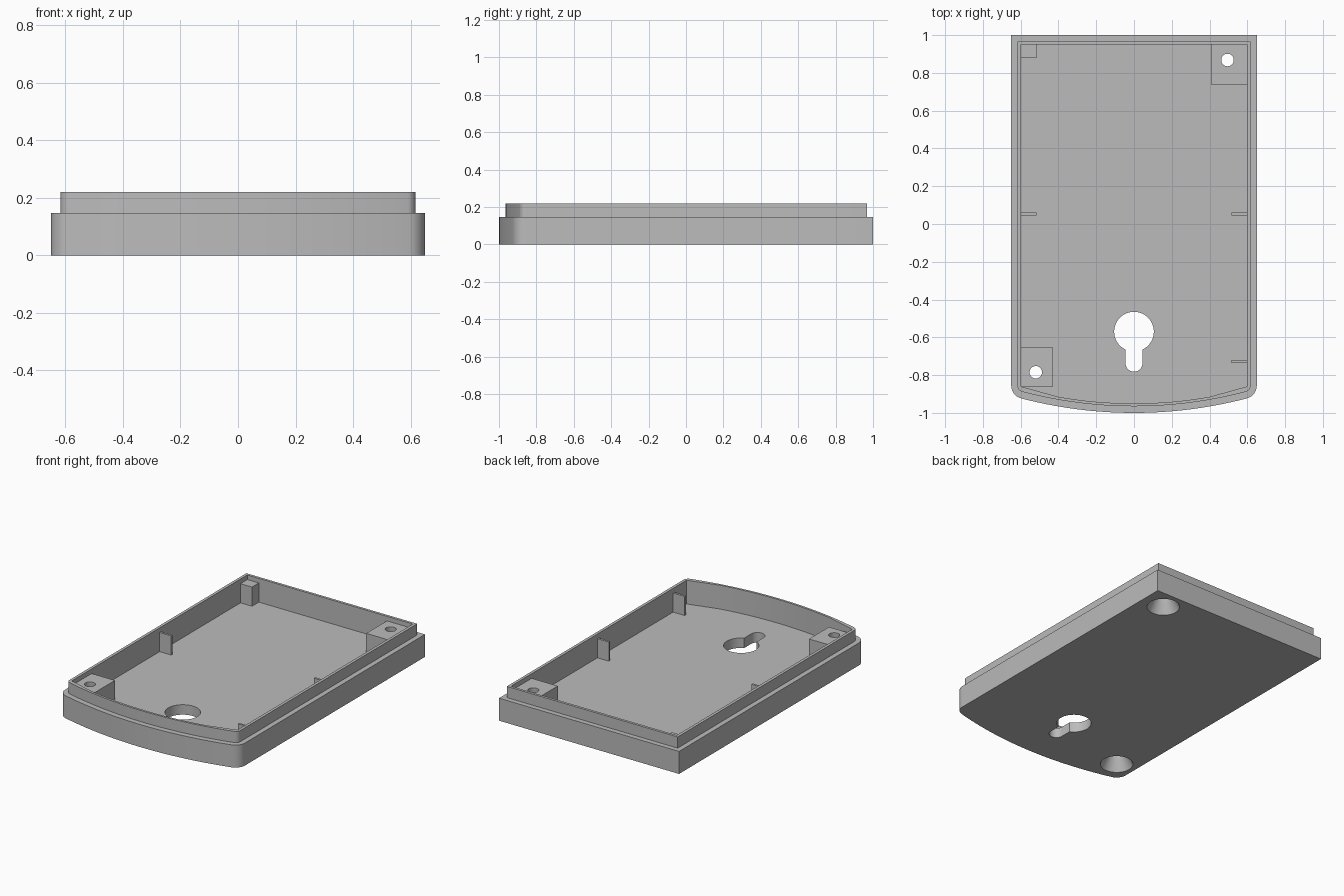
import bpy, bmesh, math

cube = bpy.data.objects.get("Cube")
if cube:
    bpy.data.objects.remove(cube, do_unlink=True)

grey = bpy.data.materials.new("plain grey")
grey.use_nodes = True
COLOUR = (0.5, 0.5, 0.5, 1)
grey.diffuse_color = COLOUR
grey.node_tree.nodes["Principled BSDF"].inputs["Base Color"].default_value = COLOUR

FLOOR, STEP, RIM, POST_TOP = 0.065, 0.147, 0.22, 0.19
ARC_Y = 1.36          # centre of the bowed front edge


def add_object(name, bm):
    bmesh.ops.recalc_face_normals(bm, faces=bm.faces)
    mesh = bpy.data.meshes.new(name)
    bm.to_mesh(mesh)
    bm.free()
    mesh.materials.append(grey)
    obj = bpy.data.objects.new(name, mesh)
    bpy.context.collection.objects.link(obj)
    return obj


def prism(name, outline, z0, z1):
    bm = bmesh.new()
    face = bm.faces.new([bm.verts.new((x, y, z0)) for x, y in outline])
    top = bmesh.ops.extrude_face_region(bm, geom=[face])["geom"]
    verts = [v for v in top if isinstance(v, bmesh.types.BMVert)]
    bmesh.ops.translate(bm, verts=verts, vec=(0, 0, z1 - z0))
    return add_object(name, bm)


def box(name, x0, x1, y0, y1, z0, z1):
    return prism(name, [(x0, y0), (x1, y0), (x1, y1), (x0, y1)], z0, z1)


def arc(cx, cy, r, start, end, steps):
    angles = [start + (end - start) * i / steps for i in range(steps + 1)]
    return [(cx + r * math.cos(a), cy + r * math.sin(a)) for a in angles]


def mirrored(half):
    """Close a right-hand outline, listed from the back to the centre front."""
    return half + [(-x, y) for x, y in reversed(half) if x > 1e-5]


def rounded_outline(width, back, front, r):
    """Square back corners, filleted front corners and a bowed front."""
    big = ARC_Y - front
    cx = width - r
    cy = ARC_Y - math.sqrt((big - r) ** 2 - cx ** 2)
    tangent = math.atan2(cy - ARC_Y, cx)
    half = [(width, back)] + arc(cx, cy, r, 0, tangent, 8)
    half += arc(0, ARC_Y, big, tangent, -math.pi / 2, 14)[1:]
    return mirrored(half)


def boolean(target, other, operation):
    mod = target.modifiers.new("boolean", 'BOOLEAN')
    mod.object, mod.operation, mod.solver = other, operation, 'EXACT'
    bpy.context.view_layer.objects.active = target
    bpy.ops.object.modifier_apply(modifier=mod.name)


def discard(obj):
    bpy.data.objects.remove(obj, do_unlink=True)


# Tray with a stepped lip
tray = prism("tray", rounded_outline(0.65, 1.0, -1.0, 0.07), 0, STEP)
lip = prism("lip", rounded_outline(0.617, 0.967, -0.965, 0.035), 0.1, RIM)
boolean(tray, lip, 'UNION')
discard(lip)

# Cavity, with angled front corners
radius = ARC_Y + 0.95
bow = arc(0, ARC_Y, radius, -math.acos(0.4 / radius), -math.pi / 2, 8)
cavity = prism("cavity_cutter", mirrored([(0.598, 0.95), (0.598, -0.86)] + bow), FLOOR, 0.4)
boolean(tray, cavity, 'DIFFERENCE')
discard(cavity)

# Keyhole for hanging: round opening running into a rounded slot
slot, ring = 0.045, 0.105
open_angle = math.asin(slot / ring)
keyhole = arc(0, -0.57, ring, -math.pi / 2 + open_angle, 1.5 * math.pi - open_angle, 40)
keyhole += arc(0, -0.737, slot, math.pi, 2 * math.pi, 14)
cutter = prism("keyhole_cutter", keyhole, -0.1, 0.15)
boolean(tray, cutter, 'DIFFERENCE')
discard(cutter)

# Screw bosses with holes countersunk from below
bosses = {
    "back_left_boss": ((0.41, 0.598, 0.737, 0.95), (0.495, 0.868)),
    "front_right_boss": ((-0.598, -0.43, -0.86, -0.655), (-0.52, -0.785)),
}
parts = [tray]
for name, (extent, (hx, hy)) in bosses.items():
    boss = box(name, *extent, FLOOR, POST_TOP)
    bm = bmesh.new()
    rings = []
    for r, z in ((0.105, -0.01), (0.033, 0.13), (0.033, 0.3)):
        rings.append([bm.verts.new((x, y, z)) for x, y in arc(hx, hy, r, 0, 2 * math.pi, 32)[:-1]])
    for low, high in zip(rings, rings[1:]):
        for i in range(32):
            j = (i + 1) % 32
            bm.faces.new((low[i], low[j], high[j], high[i]))
    bm.faces.new(rings[0])
    bm.faces.new(rings[-1])
    hole = add_object("screw_hole_cutter", bm)
    boolean(tray, hole, 'DIFFERENCE')
    boolean(boss, hole, 'DIFFERENCE')
    discard(hole)
    parts.append(boss)

# Corner post and thin board supports on the side walls
parts.append(box("corner_post", -0.598, -0.515, 0.88, 0.95, FLOOR, POST_TOP))
for name, side, y in (("right_rib", -1, 0.053), ("left_rib", 1, 0.053), ("left_front_rib", 1, -0.728)):
    xs = sorted((side * 0.598, side * 0.515))
    parts.append(box(name, *xs, y - 0.007, y + 0.007, FLOOR, POST_TOP))

# Smooth curves, crisp edges
bpy.ops.object.select_all(action='DESELECT')
for part in parts:
    part.select_set(True)
bpy.context.view_layer.objects.active = tray
bpy.ops.object.shade_smooth_by_angle(angle=math.radians(30))
